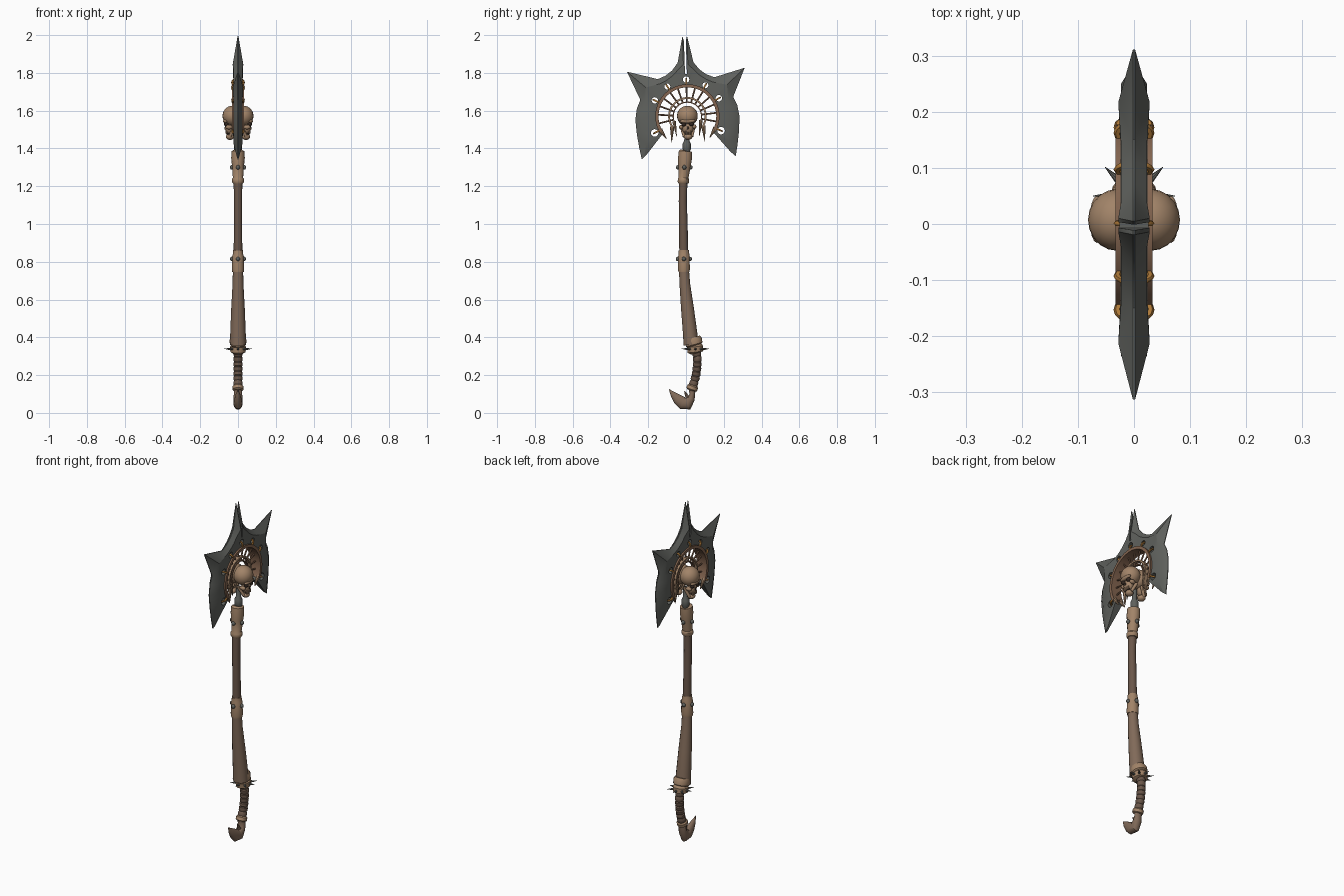
import bpy, bmesh, math
from mathutils import Vector, Matrix

if "Cube" in bpy.data.objects:
    bpy.data.objects.remove(bpy.data.objects["Cube"])

def mat(name, c):
    m = bpy.data.materials.new(name)
    m.diffuse_color = (*c, 1)
    m.use_nodes = True
    m.node_tree.nodes["Principled BSDF"].inputs["Base Color"].default_value = m.diffuse_color
    return m

BONE = mat("bone", (0.36, 0.23, 0.14))
WOOD = mat("mid_wood", (0.22, 0.145, 0.10))
DARK = mat("dark_wood", (0.145, 0.095, 0.068))
STEEL = mat("dark_steel", (0.115, 0.12, 0.11))
COPPER = mat("copper_brown", (0.23, 0.13, 0.08))
LASH = mat("orange_lashing", (0.42, 0.19, 0.04))
VOID = mat("socket_dark", (0.035, 0.022, 0.016))

# the head is tilted slightly about x; head parts are built in this frame
M = Matrix.Translation((0, 0.007, 1.58)) @ Matrix.Rotation(math.radians(1.93), 4, 'X')

def finish(name, bm, material, angle=35):
    bmesh.ops.recalc_face_normals(bm, faces=bm.faces)
    me = bpy.data.meshes.new(name)
    bm.to_mesh(me)
    bm.free()
    ob = bpy.data.objects.new(name, me)
    bpy.context.collection.objects.link(ob)
    me.materials.append(material)
    smooth(ob, angle)
    return ob

def smooth(ob, angle=35):
    bpy.ops.object.select_all(action='DESELECT')
    ob.select_set(True)
    bpy.context.view_layer.objects.active = ob
    bpy.ops.object.shade_smooth_by_angle(angle=math.radians(angle))

def rod(bm, p, q, r1, r2, n=8):
    p, q = Vector(p), Vector(q)
    d = q - p
    mx = Matrix.Translation((p + q) / 2) @ d.to_track_quat('Z', 'Y').to_matrix().to_4x4()
    bmesh.ops.create_cone(bm, cap_ends=True, segments=n, radius1=r1, radius2=r2, depth=d.length, matrix=mx)

def ball(bm, c, s, frame=Matrix(), u=16, v=10):
    mx = frame @ Matrix.Translation(c) @ Matrix.Diagonal((*s, 1))
    bmesh.ops.create_uvsphere(bm, u_segments=u, v_segments=v, radius=1, matrix=mx)

def sweep(name, st, material, n=14, angle=35):
    """Tube through (y, z, half width in x, half width in the yz plane)."""
    bm = bmesh.new()
    rings = []
    for i, (y, z, rx, rn) in enumerate(st):
        a, b = st[max(i - 1, 0)], st[min(i + 1, len(st) - 1)]
        t = Vector((0, b[0] - a[0], b[1] - a[1])).normalized()
        nrm = Vector((0, t.z, -t.y))
        rings.append([bm.verts.new(Vector((rx * math.cos(k * math.tau / n), y, z))
                      + nrm * rn * math.sin(k * math.tau / n)) for k in range(n)])
    for a, b in zip(rings, rings[1:]):
        for k in range(n):
            bm.faces.new((a[k], a[(k + 1) % n], b[(k + 1) % n], b[k]))
    bm.faces.new(rings[0])
    bm.faces.new(rings[-1])
    return finish(name, bm, material, angle)

def polar(deg, r, x=0.0):
    a = math.radians(deg)
    return Vector((x, r * math.sin(a), r * math.cos(a) - 0.01))

def arc_band(name, r0, r1, hx, end, material, n=36):
    bm = bmesh.new()
    rings = [[bm.verts.new(M @ polar(-end + 2 * end * i / n, r, x))
              for r, x in ((r0, -hx), (r1, -hx), (r1, hx), (r0, hx))] for i in range(n + 1)]
    for a, b in zip(rings, rings[1:]):
        for k in range(4):
            bm.faces.new((a[k], a[(k + 1) % 4], b[(k + 1) % 4], b[k]))
    bm.faces.new(rings[0])
    bm.faces.new(rings[-1])
    return finish(name, bm, material)

# ---- crescent blade: outer edge, thick ridge, inner arc
half = [  # outer y, z, inner angle, optional ridge point
    (0, .37, 0, (0, .265)), (.012, .415, 4, (.012, .265)), (.042, .275, 14, None),
    (.073, .235, 24, None), (.11, .208, 34, None), (.15, .192, 43, None),
    (.312, .237, 58, (.215, .15)), (.246, .085, 72, None), (.266, .04, 82, None),
    (.276, -.02, 94, None), (.27, -.10, 108, None), (.26, -.17, 124, None), (.249, -.229, None, (.236, -.218))]
bm = bmesh.new()
rings = []
for s, part in ((-1, half[:0:-1]), (1, half)):
    for y, z, ang, ridge in part:
        o = Vector((0, y, z))
        inn = polar(ang, .165) if ang is not None else Vector((0, .222, -.205))
        mid = Vector((0, *ridge)) if ridge else o.lerp(inn, .3)
        tm = .028 if ridge and ang is not None else .023 if ang is not None else .006
        ti = .024 if ang is not None else .006
        ring = []
        for p, x in ((o, .002), (mid, tm), (inn, ti), (inn, -ti), (mid, -tm), (o, -.002)):
            ring.append(bm.verts.new(M @ Vector((x, p.y * s, p.z))))
        rings.append(ring)
for a, b in zip(rings, rings[1:]):
    for k in range(6):
        bm.faces.new((a[k], a[(k + 1) % 6], b[(k + 1) % 6], b[k]))
bm.faces.new(rings[0])
bm.faces.new(rings[-1])
bmesh.ops.triangulate(bm, faces=bm.faces)
blade = finish("blade", bm, STEEL)

# round holes and the slot in the top spike
holes = [(0, .195, .017), (32, .19, .016), (62, .192, .017), (115, .194, .02)]
holes += [(-a, r, h) for a, r, h in holes[1:]]
bm = bmesh.new()
for a, r, h in holes:
    rod(bm, M @ polar(a, r, -.1), M @ polar(a, r, .1), h, h, 16)
bmesh.ops.create_cube(bm, size=1, matrix=M @ Matrix.Translation((0, 0, .34)) @ Matrix.Diagonal((.2, .010, .25, 1)))
cutter = finish("cutter", bm, STEEL)
cutter.hide_render = True
mod = blade.modifiers.new("cut", 'BOOLEAN')
mod.operation, mod.solver, mod.object = 'DIFFERENCE', 'EXACT', cutter
bpy.context.view_layer.objects.active = blade
bpy.ops.object.modifier_apply(modifier="cut")
bpy.data.objects.remove(cutter)
smooth(blade)

# ---- lashings through the holes around the ring
for a, r, h in holes:
    c = M @ polar(a, .179)
    rad = (M.to_3x3() @ (polar(a, 1) - polar(a, 0))).normalized()
    X = Vector((1, 0, 0))
    bpy.ops.mesh.primitive_torus_add(major_segments=16, minor_segments=6, major_radius=.021, minor_radius=.005)
    ob = bpy.context.object
    ob.name = "lashing"
    ob.matrix_world = Matrix.Translation(c) @ Matrix((X * 1.4, rad, X.cross(rad))).transposed().to_4x4()
    ob.data.materials.append(LASH)
    smooth(ob, 60)

# ---- rings, spokes and fangs around the skull
arc_band("outer_ring", .153, .170, .033, 118, COPPER)
arc_band("inner_ring", .092, .102, .012, 125, BONE)
arc_band("halo_ring", .072, .078, .008, 110, COPPER)
bm = bmesh.new()
for i in range(13):
    a = -102 + 17 * i
    rod(bm, M @ polar(a, .072), M @ polar(a, .157), .0045, .0045, 6)
finish("spokes", bm, COPPER)
bm = bmesh.new()
for s in (-1, 1):
    rod(bm, M @ polar(s * 122, .097), M @ Vector((0, s * .088, -.145)), .012, .001)
    rod(bm, M @ polar(s * 108, .075), M @ Vector((0, s * .06, -.115)), .010, .001)
    for x in (-.02, .02):
        rod(bm, M @ polar(s * 114, .161, x), M @ Vector((x, s * .115, -.125)), .013, .002)
finish("fangs", bm, BONE)

# ---- two skulls back to back, facing +x and -x
skull, dark = bmesh.new(), bmesh.new()
for s in (-1, 1):
    ball(skull, (s * .030, 0, -.008), (.052, .055, .054), M, 20, 14)   # cranium
    ball(skull, (s * .066, 0, -.035), (.013, .042, .012), M)           # brow
    ball(skull, (s * .045, 0, -.072), (.024, .030, .034), M)           # upper jaw
    ball(skull, (s * .042, 0, -.118), (.022, .023, .017), M)           # chin
    for e in (-1, 1):
        ball(skull, (s * .048, e * .035, -.066), (.018, .011, .012), M)  # cheekbone
        ball(dark, (s * .061, e * .020, -.051), (.013, .013, .012), M)   # eye socket
        rod(skull, M @ Vector((s * .018, e * .032, -.065)), M @ Vector((s * .044, e * .020, -.118)), .010, .008)
    ball(dark, (s * .065, 0, -.072), (.007, .006, .010), M)            # nose
    ball(dark, (s * .054, 0, -.101), (.010, .020, .006), M)            # mouth
    for k in range(5):                                                 # teeth
        y = (k - 2) * .008
        rod(skull, M @ Vector((s * .062, y, -.088)), M @ Vector((s * .062, y, -.106)), .0042, .003, 6)
finish("skulls", skull, BONE, 60)
finish("skull_sockets", dark, VOID, 60)

# ---- steel neck
sweep("neck", [(.004, 1.36, .016, .016), (.004, 1.385, .017, .017), (.004, 1.395, .022, .022), (.004, 1.425, .022, .022),
               (.004, 1.44, .014, .014), (.006, 1.50, .012, .012)], STEEL)

# ---- shaft and ferrules
sweep("upper_shaft", [(-.011, .80, .023, .025), (-.014, 1.0, .022, .023), (-.017, 1.12, .022, .022),
                      (-.014, 1.25, .023, .023)], DARK)
sweep("top_ferrule", [(-.014, 1.215, .027, .027), (-.014, 1.222, .032, .031), (-.013, 1.238, .032, .031),
                      (-.013, 1.245, .027, .027), (-.008, 1.31, .032, .034), (-.005, 1.35, .036, .038),
                      (-.003, 1.385, .034, .036), (-.002, 1.388, .026, .027)], BONE)
sweep("middle_ferrule", [(-.011, .745, .030, .030), (-.011, .76, .033, .032), (-.011, .83, .031, .031),
                         (-.011, .842, .027, .029), (-.012, .862, .026, .027)], BONE)
sweep("lower_shaft", [(.026, .36, .043, .040), (.022, .42, .041, .039), (.008, .55, .036, .035),
                      (-.006, .68, .029, .029), (-.011, .76, .027, .027)], WOOD)
bm = bmesh.new()
for y, z, r in ((-.009, 1.30, .033), (-.011, .815, .032)):
    for d in ((1, 0), (-1, 0), (0, -1), (0, 1)):
        ball(bm, (d[0] * r, y + d[1] * r, z), (.011, .011, .012), u=10, v=6)
finish("rivets", bm, STEEL, 60)

# ---- spiked collar
sweep("collar", [(.052, .315, .026, .026), (.050, .322, .040, .042), (.048, .350, .042, .044), (.046, .356, .036, .038),
                 (.044, .362, .043, .046), (.038, .385, .045, .048), (.034, .398, .040, .042)], BONE)
bm = bmesh.new()
for k in range(8):
    a = k * math.tau / 8
    d = Vector((math.cos(a), math.sin(a), 0.05))
    c = Vector((0, .050, .336))
    rod(bm, c + d * .035, c + d * .073, .008, .0005)
finish("collar_spikes", bm, STEEL)

# ---- wrapped grip
path = [(.055, .325), (.059, .30), (.060, .27), (.059, .245), (.056, .22), (.052, .195), (.045, .17), (.036, .14), (.03, .12)]
grip = []
for (y0, z0), (y1, z1) in zip(path, path[1:]):
    for f, r in ((0, .020), (.2, .024), (.8, .0235)):
        grip.append((y0 + (y1 - y0) * f, z0 + (z1 - z0) * f, r, r))
sweep("grip", grip, DARK)
sweep("pommel_collar", [(.038, .146, .024, .024), (.036, .140, .030, .030), (.030, .124, .030, .031),
                        (.028, .118, .022, .022)], BONE)

# ---- hooked pommel
sweep("pommel_hook", [(.033, .128, .022, .020), (.033, .10, .022, .015), (.028, .075, .024, .020),
                      (.008, .048, .024, .034), (-.018, .052, .023, .034), (-.043, .072, .019, .028),
                      (-.068, .098, .012, .016), (-.090, .125, .001, .001)], WOOD)
bm = bmesh.new()
rod(bm, (0, .012, .075), (0, -.008, .115), .014, .002)
finish("pommel_barb", bm, WOOD)
